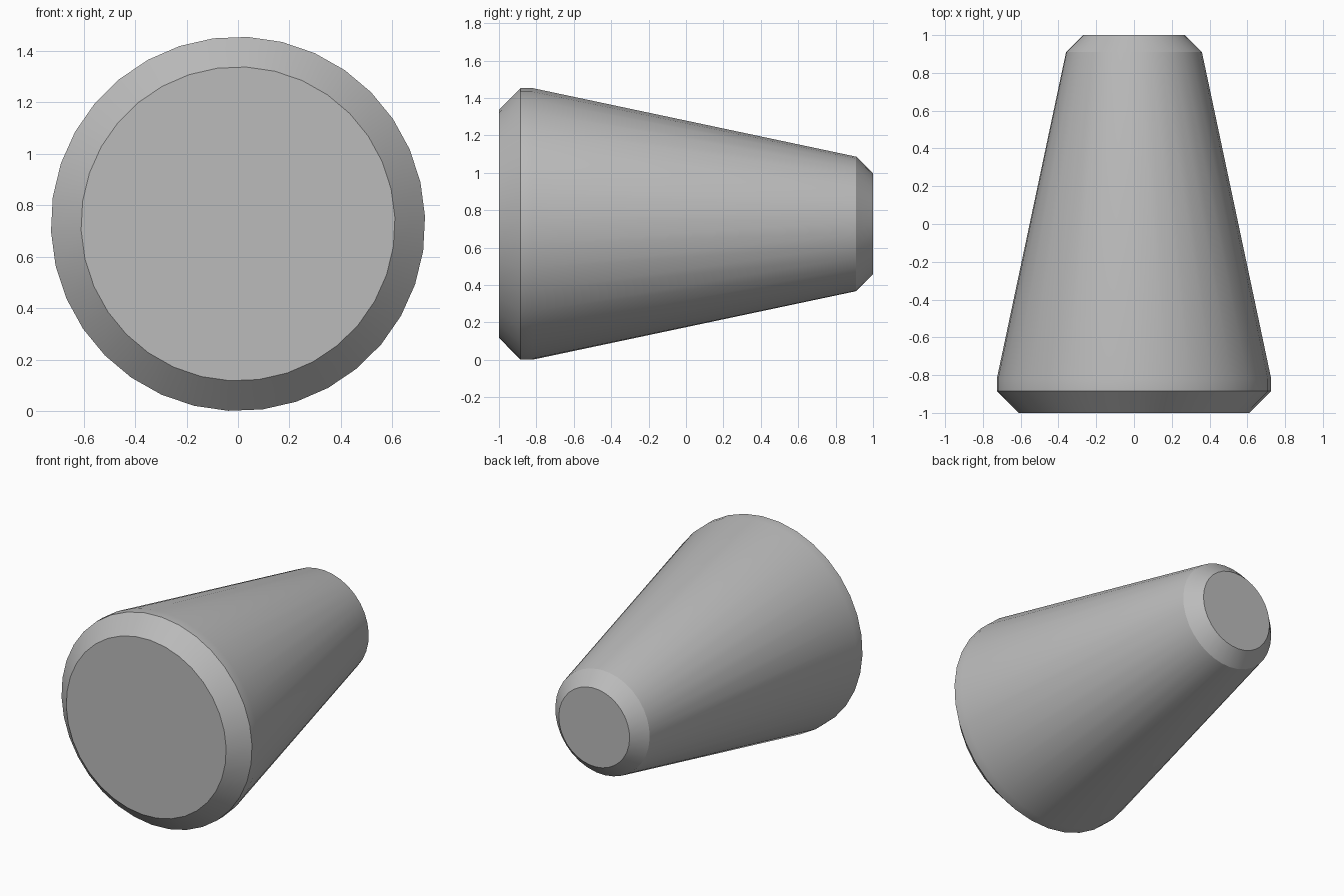
import bpy, bmesh
from math import cos, sin, tau, radians

default = bpy.data.objects.get("Cube")
if default:
    bpy.data.objects.remove(default, do_unlink=True)

SIDES = 34
TURN = radians(2.3)
AXIS_Z = 0.727
# (y, radius) from the wide front end to the narrow back end
PROFILE = [(-1.0, 0.61), (-0.885, 0.727), (-0.82, 0.727), (0.91, 0.36), (1.0, 0.27)]

grey = bpy.data.materials.new("plain grey")
grey.use_nodes = True
colour = (0.5, 0.5, 0.5, 1.0)
grey.diffuse_color = colour
grey.node_tree.nodes["Principled BSDF"].inputs["Base Color"].default_value = colour

# Tapered body: rings along y, bridged, with flat end caps
bm = bmesh.new()
rings = []
for y, r in PROFILE:
    angles = [TURN + tau * i / SIDES for i in range(SIDES)]
    rings.append([bm.verts.new((r * cos(a), y, AXIS_Z + r * sin(a))) for a in angles])
for near, far in zip(rings, rings[1:]):
    for i in range(SIDES):
        j = (i + 1) % SIDES
        bm.faces.new((near[i], near[j], far[j], far[i]))
bm.faces.new(rings[0])
bm.faces.new(rings[-1])
bmesh.ops.recalc_face_normals(bm, faces=bm.faces)

mesh = bpy.data.meshes.new("tapered_body")
bm.to_mesh(mesh)
bm.free()
mesh.materials.append(grey)
body = bpy.data.objects.new("tapered_body", mesh)
bpy.context.collection.objects.link(body)

# Smooth sides, sharp chamfer edges
bpy.ops.object.select_all(action="DESELECT")
body.select_set(True)
bpy.context.view_layer.objects.active = body
bpy.ops.object.shade_smooth_by_angle(angle=radians(30))
